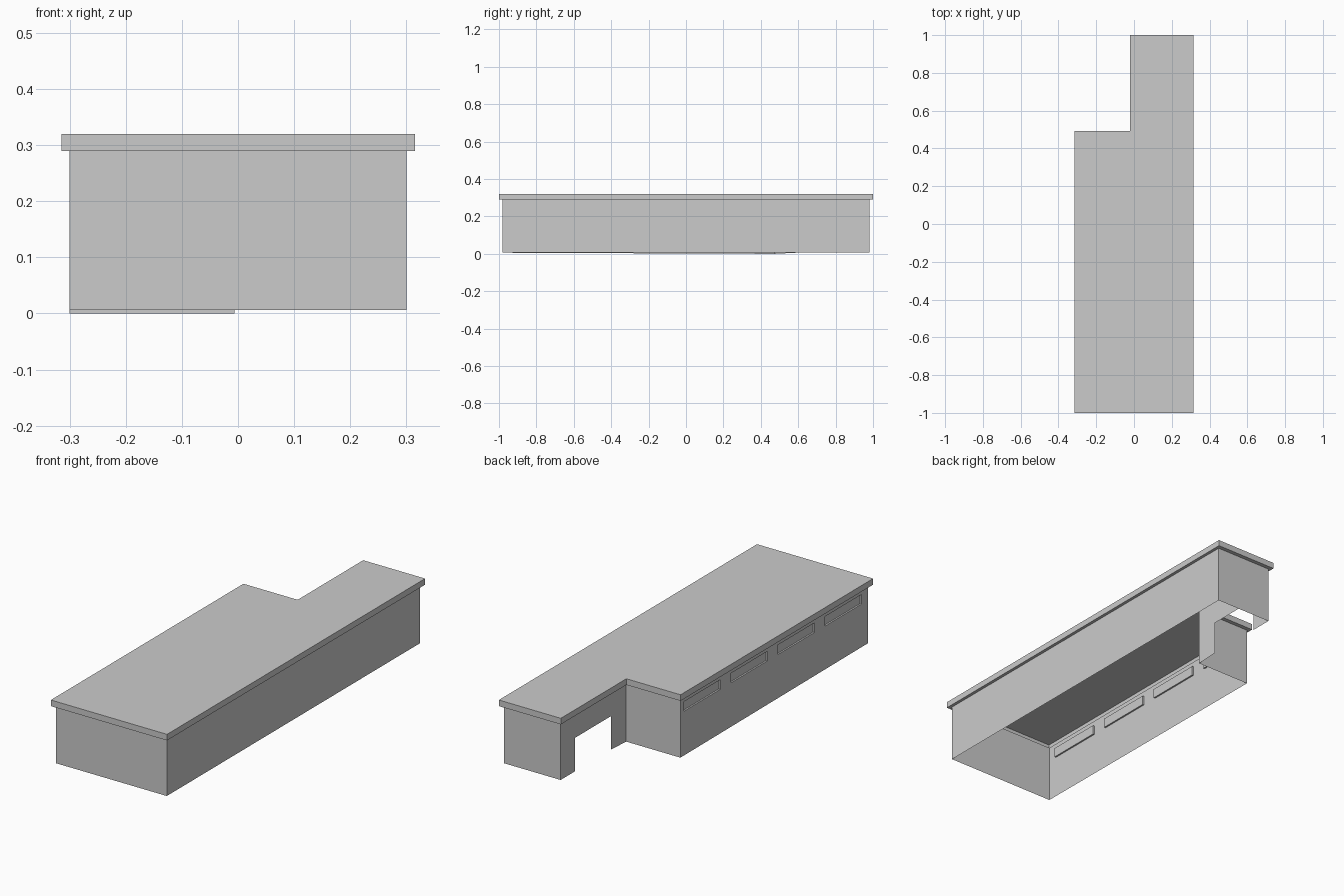
import bpy, bmesh

if "Cube" in bpy.data.objects:
    bpy.data.objects.remove(bpy.data.objects["Cube"])


def l_outline(x0, x1, y0, y1, nx, ny):
    """L-shaped plan: full rectangle with the back-left corner cut away."""
    return [(x0, y0), (x1, y0), (x1, y1), (nx, y1), (nx, ny), (x0, ny)]


def finish(bm, name):
    bmesh.ops.remove_doubles(bm, verts=bm.verts, dist=1e-5)
    bmesh.ops.recalc_face_normals(bm, faces=bm.faces)
    me = bpy.data.meshes.new(name)
    bm.to_mesh(me)
    bm.free()
    ob = bpy.data.objects.new(name, me)
    bpy.context.collection.objects.link(ob)
    return ob


def face(bm, pts):
    bm.faces.new([bm.verts.new(p) for p in pts])


Z_FLOOR, Z_EAVE, Z_TOP = 0.006, 0.29, 0.32
wall_plan = l_outline(-0.30, 0.30, -0.98, 0.98, -0.006, 0.472)
roof_plan = l_outline(-0.315, 0.315, -1.0, 1.0, -0.021, 0.492)

# Roof: overhanging soffit ring, fascia and flat top (hollow underneath)
bm = bmesh.new()
n = len(roof_plan)
for i in range(n):
    j = (i + 1) % n
    a, b = wall_plan[i], wall_plan[j]
    c, d = roof_plan[i], roof_plan[j]
    face(bm, [(*b, Z_EAVE), (*a, Z_EAVE), (*c, Z_EAVE), (*d, Z_EAVE)])
    face(bm, [(*c, Z_EAVE), (*d, Z_EAVE), (*d, Z_TOP), (*c, Z_TOP)])
face(bm, [(*p, Z_TOP) for p in roof_plan])
finish(bm, "roof")

# Plain outer walls: front, right, wing end, inner corner wall
bm = bmesh.new()
foot = [Z_FLOOR, Z_FLOOR, Z_FLOOR, Z_FLOOR, 0.0, 0.0]
for i in (0, 1, 2, 4):
    j = (i + 1) % n
    a, b = wall_plan[i], wall_plan[j]
    face(bm, [(*a, foot[i]), (*b, foot[j]), (*b, Z_EAVE), (*a, Z_EAVE)])

# Wing side wall with a wide doorway
x, (y0, y1) = -0.006, (0.472, 0.98)
d0, d1, head = 0.59, 0.87, 0.17
face(bm, [(x, y0, 0), (x, y0, Z_EAVE), (x, y1, Z_EAVE), (x, y1, Z_FLOOR),
          (x, d1, Z_FLOOR), (x, d1, head), (x, d0, head), (x, d0, Z_FLOOR)])
finish(bm, "walls")

# Left wall with four long shallow recessed windows
bm = bmesh.new()
x, sill, top, depth = -0.30, 0.217, 0.264, 0.008
ys = [-0.98]
for k in range(4):
    s = -0.932 + 0.3645 * k
    ys += [s, s + 0.283]
ys.append(0.472)


def foot_z(y):
    return Z_FLOOR * (0.472 - y) / 1.452


for k, (a, b) in enumerate(zip(ys, ys[1:])):
    rows = [(foot_z(b), foot_z(a), sill), (sill, sill, top), (top, top, Z_EAVE)]
    for r, (zb, za, zt) in enumerate(rows):
        quad = [(b, zb), (a, za), (a, zt), (b, zt)]
        if r == 1 and k % 2 == 1:
            face(bm, [(x + depth, *q) for q in quad])
            for p, q in zip(quad, quad[1:] + quad[:1]):
                face(bm, [(x, *p), (x, *q), (x + depth, *q), (x + depth, *p)])
        else:
            face(bm, [(x, *q) for q in quad])
left = finish(bm, "window_wall")
# Outward-facing normals on the open sheet
if sum(p.normal.x * p.area for p in left.data.polygons) > 0:
    left.data.flip_normals()
